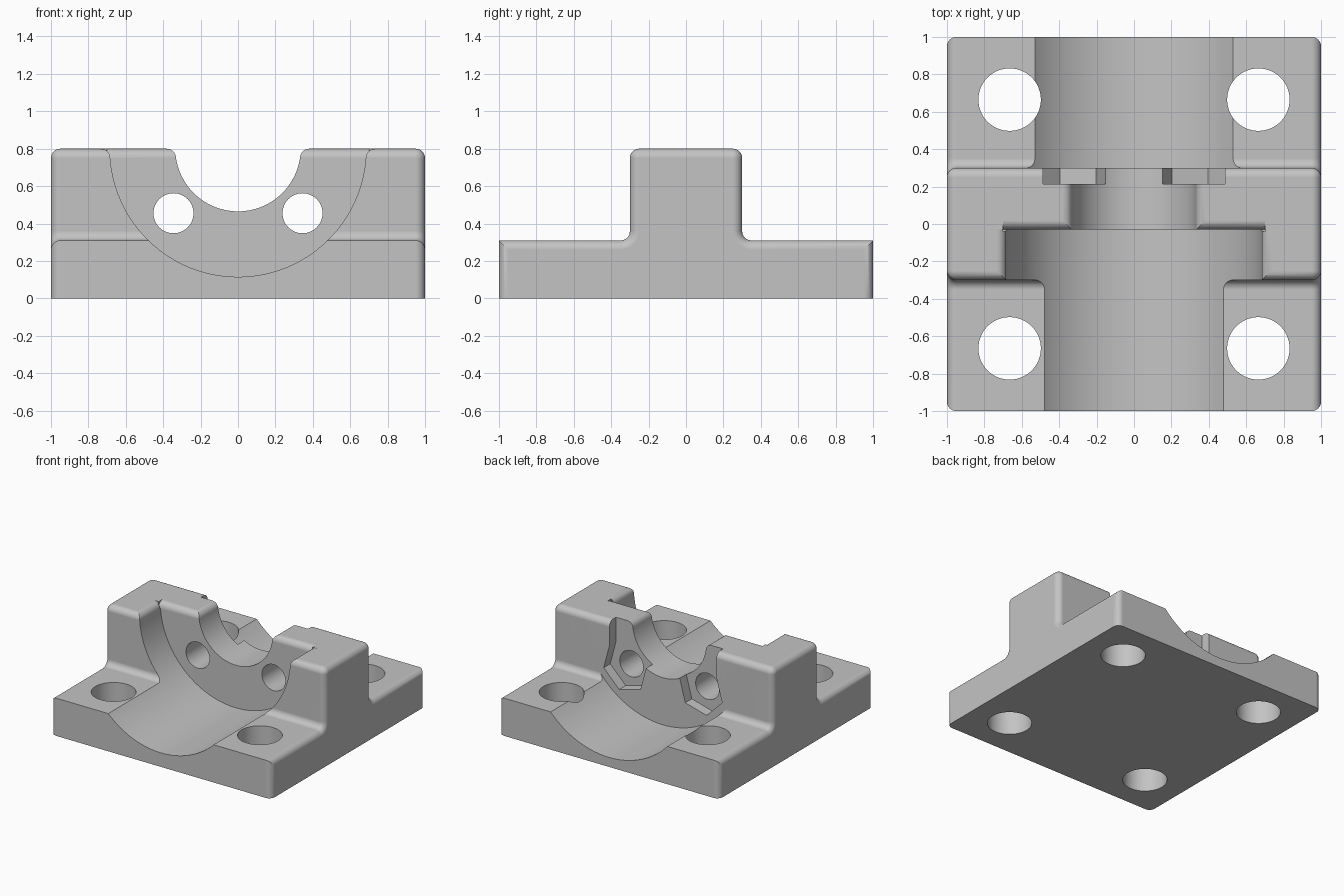
import bpy, bmesh
from math import sin, cos, pi, radians, sqrt, asin

if "Cube" in bpy.data.objects:
    bpy.data.objects.remove(bpy.data.objects["Cube"], do_unlink=True)

F = 0.05          # fillet radius
BASE, TOP = 0.31, 0.8
RIB = 0.3         # half depth of the rib

grey = bpy.data.materials.new("machined grey")
grey.use_nodes = True
colour = (0.55, 0.55, 0.55, 1)
grey.diffuse_color = colour
grey.node_tree.nodes["Principled BSDF"].inputs["Base Color"].default_value = colour


def arc(cx, cy, r, start, end, n):
    """Points on an arc, angles in degrees."""
    return [(cx + r * cos(radians(start + (end - start) * i / n)),
             cy + r * sin(radians(start + (end - start) * i / n))) for i in range(n + 1)]


def loft(name, rings):
    """Closed solid through rings of 3D points."""
    bm = bmesh.new()
    loops = [[bm.verts.new(p) for p in ring] for ring in rings]
    n = len(loops[0])
    for a, b in zip(loops, loops[1:]):
        for i in range(n):
            bm.faces.new((a[i], a[(i + 1) % n], b[(i + 1) % n], b[i]))
    bm.faces.new(loops[0])
    bm.faces.new(loops[-1])
    bmesh.ops.recalc_face_normals(bm, faces=bm.faces)
    mesh = bpy.data.meshes.new(name)
    bm.to_mesh(mesh)
    bm.free()
    mesh.materials.append(grey)
    obj = bpy.data.objects.new(name, mesh)
    bpy.context.collection.objects.link(obj)
    return obj


def prism(name, pts, axis, a, b):
    """Extrude a 2D outline along an axis."""
    place = {"x": lambda p, t: (t, p[0], p[1]),
             "y": lambda p, t: (p[0], t, p[1]),
             "z": lambda p, t: (p[0], p[1], t)}[axis]
    return loft(name, [[place(p, t) for p in pts] for t in (a, b)])


def body_profile(d):
    """Stepped outline in depth and height, inset by d."""
    half = [(1 - d, 0), (1 - d, BASE - d)]
    half += arc(RIB + F, BASE + F, F + d, 270, 180, 8)
    half += arc(RIB - F, TOP - F, max(F - d, 0.0005), 0, 90, 8)
    return half + [(-y, z) for y, z in reversed(half)]


def flared_bore(name, r, y0, y1):
    """Half-round cutter whose rim opens out into a fillet."""
    edge = sqrt(r * r - F * F)
    tilt = math_deg = asin(F / r) * 180 / pi
    right = arc(edge + F, TOP - F, F, 180, 90, 6)[1:] + [(edge + F, 1)]
    pts = arc(0, TOP, r, 180 + tilt, 360 - tilt, 72)
    pts += right + [(-x, z) for x, z in reversed(right)]
    return prism(name, pts, "y", y0, y1)


# Body: stepped block with rounded ends
steps = [i * pi / 16 for i in range(9)]
right_end = [(1 - F + F * sin(t), F * (1 - cos(t))) for t in steps]
stations = [(-x, d) for x, d in reversed(right_end)] + right_end
body = loft("bearing_block", [[(x, y, z) for y, z in body_profile(d)] for x, d in stations])

# Bores: wide front seat, shaft opening, rear seat
cutters = [
    flared_bore("front_seat_cutter", 0.685, -1.2, -0.03),
    flared_bore("shaft_cutter", 0.335, -0.2, 0.5),
    prism("rear_seat_cutter", arc(0, TOP, 0.722, 0, 357.5, 143), "y", RIB, 1.2),
]

# Rounded top edge of the inner wall
wall_round = arc(F - 0.03, TOP - F, F, 180, 90, 6) + [(F - 0.03, 1), (-0.04, 1), (-0.04, TOP - F)]
cutters.append(prism("wall_round_cutter", wall_round, "x", -0.7, 0.7))

for s in (-1, 1):
    # Mounting holes
    for y in (-0.665, 0.665):
        cutters.append(prism("mount_hole_cutter", arc(s * 0.665, y, 0.167, 0, 354.375, 63), "z", -0.1, 0.6))
    # Bolt holes through the wall
    cutters.append(prism("bolt_hole_cutter", arc(s * 0.345, 0.455, 0.107, 0, 352.5, 47), "y", -0.1, 0.4))
    # Nut pockets, open at the top
    nut = arc(0.345, 0.455, 0.2, 165, 405, 4)
    pocket = nut + [(nut[-1][0], 1), (nut[0][0], 1)]
    cutters.append(prism("nut_pocket_cutter", [(s * x, z) for x, z in pocket], "y", 0.215, 0.4))

bpy.ops.object.select_all(action="DESELECT")
body.select_set(True)
bpy.context.view_layer.objects.active = body
for cutter in cutters:
    cutter.hide_render = True
    mod = body.modifiers.new("cut", "BOOLEAN")
    mod.operation = "DIFFERENCE"
    mod.solver = "EXACT"
    mod.object = cutter
    bpy.ops.object.modifier_apply(modifier=mod.name)
    bpy.data.objects.remove(cutter, do_unlink=True)

bpy.ops.object.shade_smooth_by_angle(angle=radians(30))
normals = body.modifiers.new("even shading", "WEIGHTED_NORMAL")
normals.keep_sharp = True
